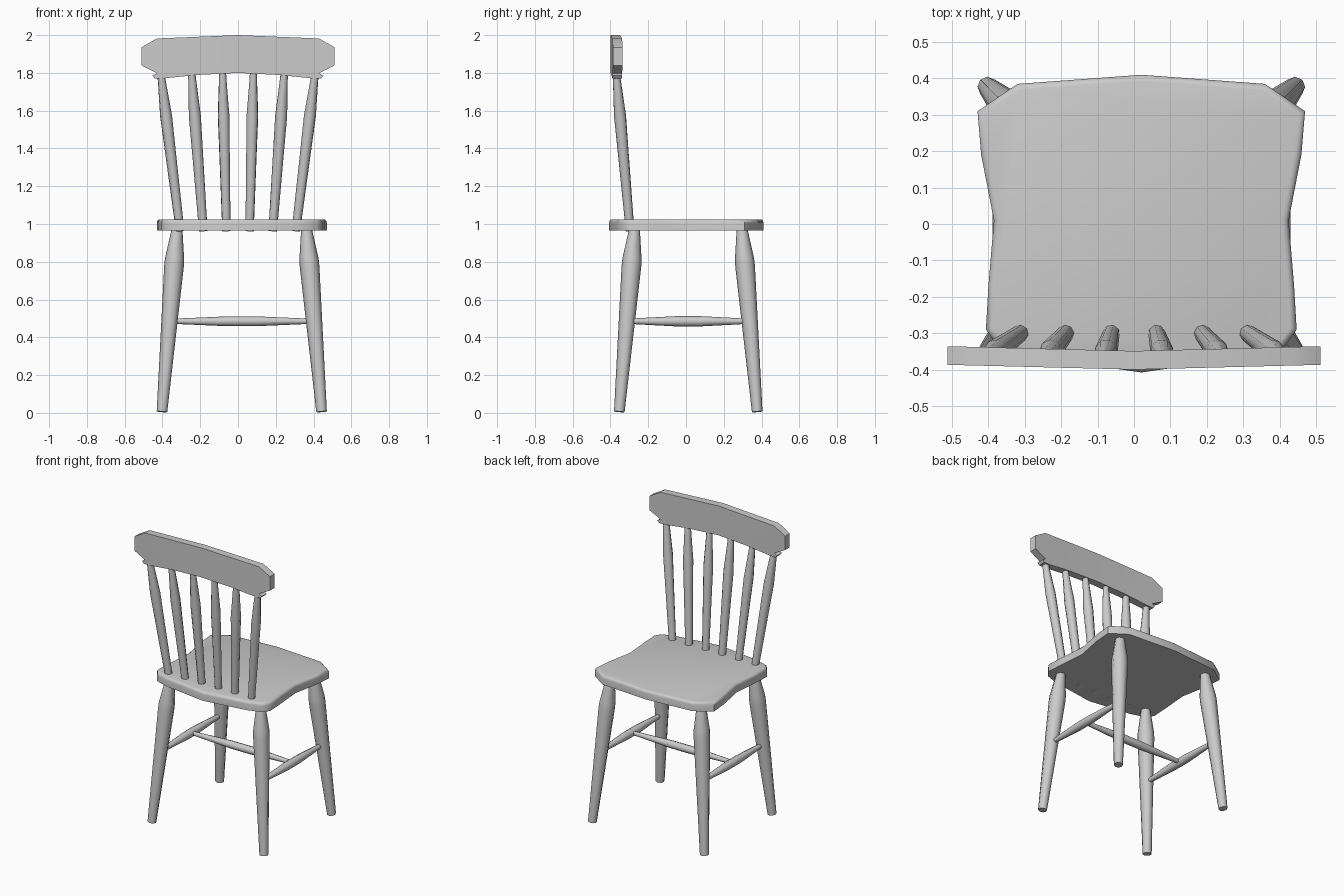
import bpy, bmesh
from mathutils import Vector

if "Cube" in bpy.data.objects:
    bpy.data.objects.remove(bpy.data.objects["Cube"])

CX, CY = 0.02, 0.012   # seat and legs sit slightly off the origin


def finish(name, bm):
    bmesh.ops.recalc_face_normals(bm, faces=bm.faces)
    me = bpy.data.meshes.new(name)
    bm.to_mesh(me)
    bm.free()
    ob = bpy.data.objects.new(name, me)
    bpy.context.collection.objects.link(ob)
    bpy.ops.object.select_all(action='DESELECT')
    bpy.context.view_layer.objects.active = ob
    ob.select_set(True)
    bpy.ops.object.shade_smooth_by_angle(angle=0.87)
    return ob


def turned(name, a, b, profile, sides=8):
    """Lathe-turned rod from a to b; profile holds (fraction, radius) pairs."""
    a, b = Vector(a), Vector(b)
    rot = (b - a).to_track_quat('Z', 'Y')
    bm = bmesh.new()
    rings = []
    for t, r in profile:
        ring = bmesh.ops.create_circle(bm, segments=sides, radius=r)['verts']
        for v in ring:
            v.co = rot @ v.co + a.lerp(b, t)
        rings.append(ring)
    for lo, hi in zip(rings, rings[1:]):
        for i in range(sides):
            j = (i + 1) % sides
            bm.faces.new((lo[i], lo[j], hi[j], hi[i]))
    bm.faces.new(rings[0])
    bm.faces.new(rings[-1])
    return finish(name, bm)


def extrude_outline(bm, points, offset):
    """Closed outline pulled along offset; returns the moved vertices."""
    face = bm.faces.new([bm.verts.new(p) for p in points])
    ext = bmesh.ops.extrude_face_region(bm, geom=[face], use_keep_orig=True)['geom']
    verts = [g for g in ext if isinstance(g, bmesh.types.BMVert)]
    bmesh.ops.translate(bm, verts=verts, vec=offset)
    return verts


# Seat: waisted outline, softly rounded top edge
half = [(0, .41), (.34, .385), (.45, .31), (.44, .19), (.405, .01),
        (.42, -.17), (.427, -.29), (.395, -.335), (.30, -.365), (0, -.408)]
outline = half + [(-x, y) for x, y in reversed(half[1:-1])]
bm = bmesh.new()
top = set(extrude_outline(bm, [(x + CX, y, .965) for x, y in outline], (0, 0, .06)))
rim = [e for e in bm.edges if e.verts[0] in top and e.verts[1] in top]
bmesh.ops.bevel(bm, geom=rim, offset=.018, segments=3, profile=.5, affect='EDGES')
finish("seat", bm)

# Splayed legs and side stretchers
for sx, side in ((-1, "left"), (1, "right")):
    for sy, end in ((-1, "front"), (1, "rear")):
        turned(f"{end}_{side}_leg",
               (CX + sx * .4225, CY + sy * .365, .006),
               (CX + sx * .342, CY + sy * .284, .98),
               [(0, .028), (.79, .052), (.83, .051), (.96, .033), (1, .028)])
    x = CX + sx * .3825
    turned(f"{side}_stretcher", (x, CY - .32, .485), (x, CY + .32, .485),
           [(0, .013), (.1, .017), (.4, .027), (.6, .027), (.9, .017), (1, .013)])

# Cross stretcher
turned("cross_stretcher", (CX - .385, CY, .485), (CX + .385, CY, .485),
       [(0, .013), (.1, .016), (.4, .026), (.6, .026), (.9, .016), (1, .013)])

# Fanned back spindles, passing through the seat
for i in range(6):
    k = i - 2.5
    lo, hi = k * .1255, k * .162
    slope = (hi - lo) / .75
    turned(f"back_spindle_{i + 1}",
           (lo - slope * .06, -.296, .963), (hi + slope * .05, -.371, 1.82),
           [(0, .023), (.1, .024), (.5, .029), (.71, .032), (.93, .021), (1, .019)])

# Crest rail: half outline with a slight bow, mirrored
rail = [(0, 2.0), (.43, 1.982), (.512, 1.935), (.512, 1.84), (.43, 1.798),
        (.452, 1.785), (.44, 1.77), (.39, 1.771), (.22, 1.789), (0, 1.80)]
bm = bmesh.new()
extrude_outline(bm, [(x, -.40 + .013 * x / .512, z) for x, z in rail], (0, .051, 0))
inner = [f for f in bm.faces if all(abs(v.co.x) < 1e-5 for v in f.verts)]
bmesh.ops.delete(bm, geom=inner, context='FACES')
crest = finish("crest_rail", bm)
crest.modifiers.new("mirror", 'MIRROR')
